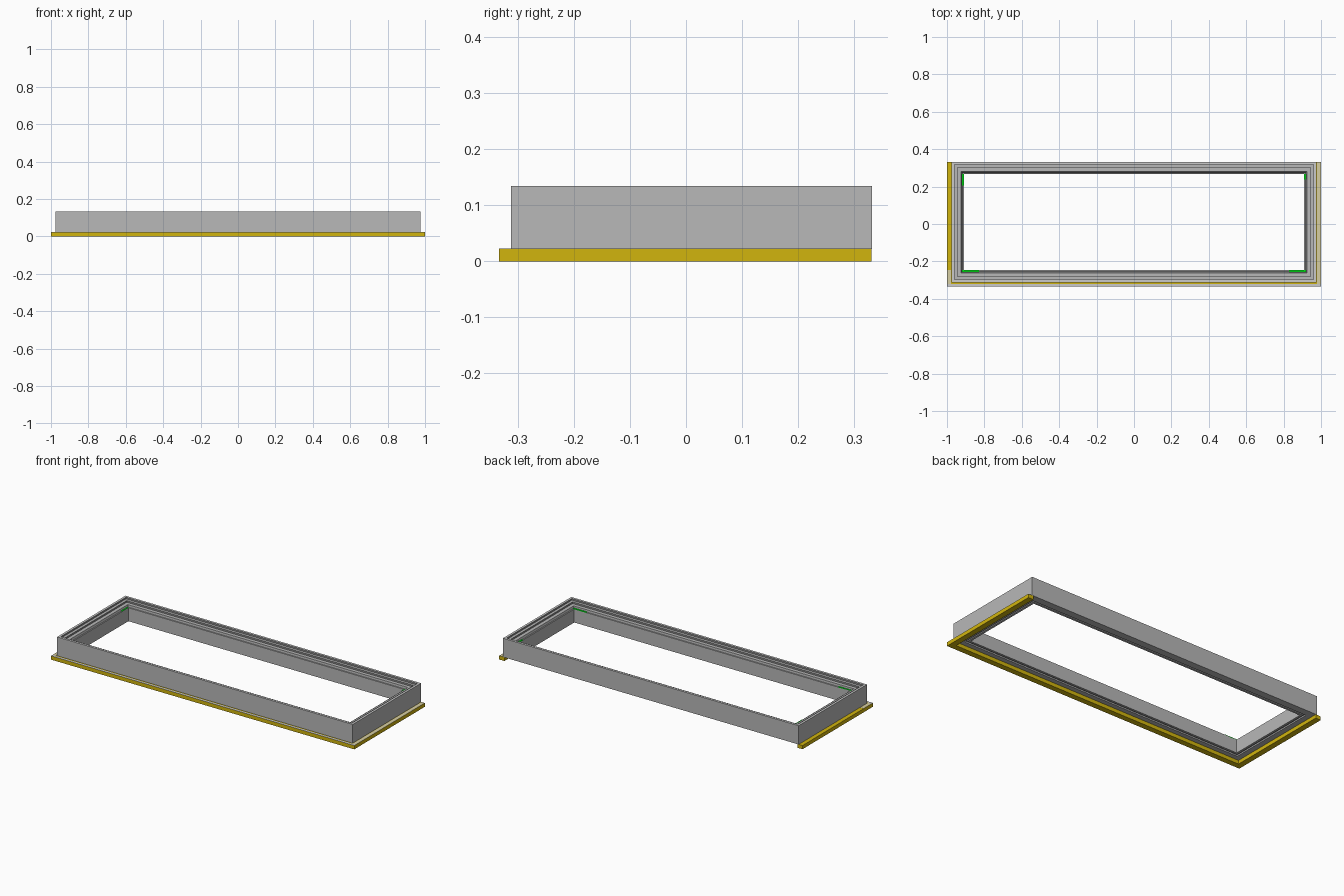
import bpy, bmesh

if "Cube" in bpy.data.objects:
    bpy.data.objects.remove(bpy.data.objects["Cube"])

X, Y0, Y1 = 0.975, -0.312, 0.332   # outer edges of the frame


def material(name, rgb):
    m = bpy.data.materials.new(name)
    m.diffuse_color = (*rgb, 1)
    m.use_nodes = True
    m.node_tree.nodes["Principled BSDF"].inputs["Base Color"].default_value = m.diffuse_color
    return m


def finish(bm, name, *mats):
    bmesh.ops.recalc_face_normals(bm, faces=bm.faces)
    mesh = bpy.data.meshes.new(name)
    bm.to_mesh(mesh)
    bm.free()
    ob = bpy.data.objects.new(name, mesh)
    bpy.context.collection.objects.link(ob)
    for m in mats:
        mesh.materials.append(m)
    return ob


def sweep_frame(name, profile, *mats):
    """Mitred rectangular frame; profile is (inset, z, slot of next face)."""
    bm = bmesh.new()
    rings = []
    for d, z, _ in profile:
        corners = [(-X + d, Y0 + d), (X - d, Y0 + d), (X - d, Y1 - d), (-X + d, Y1 - d)]
        rings.append([bm.verts.new((x, y, z)) for x, y in corners])
    for i, a in enumerate(rings):
        b = rings[(i + 1) % len(rings)]
        for k in range(4):
            n = (k + 1) % 4
            bm.faces.new((a[k], a[n], b[n], b[k])).material_index = profile[i][2]
    return finish(bm, name, *mats)


def extrude_outline(name, pts, z0, z1, mat):
    bm = bmesh.new()
    face = bm.faces.new([bm.verts.new((x, y, z0)) for x, y in pts])
    top = bmesh.ops.extrude_face_region(bm, geom=[face])
    verts = [v for v in top["geom"] if isinstance(v, bmesh.types.BMVert)]
    bmesh.ops.translate(bm, verts=verts, vec=(0, 0, z1 - z0))
    return finish(bm, name, mat)


def slab(name, x0, x1, y0, y1, z0, z1, mat):
    return extrude_outline(name, [(x0, y0), (x1, y0), (x1, y1), (x0, y1)], z0, z1, mat)


grey = material("grey", (0.48, 0.48, 0.48))
dark = material("dark_grey", (0.27, 0.27, 0.27))
light = material("light_grey", (0.68, 0.68, 0.68))
yellow = material("yellow", (0.64, 0.46, 0.004))
beige = material("beige", (0.68, 0.62, 0.36))
green = material("green", (0.0, 0.9, 0.01))

# Stepped grey frame: slots are 0 grey, 1 dark, 2 light
sweep_frame("stepped_frame", [
    (0, 0.022, 0), (0, 0.134, 2), (0.014, 0.134, 1), (0.014, 0.124, 0),
    (0.030, 0.124, 1), (0.030, 0.114, 0), (0.051, 0.114, 1), (0.058, 0.104, 0),
    (0.065, 0.104, 0), (0.065, 0.024, 0), (0.052, 0.024, 0), (0.052, 0.030, 0),
    (0.042, 0.030, 0), (0.042, 0.022, 0)], grey, dark, light)

# Yellow base trim on front and both sides, open at the back
w, f, b = 0.034, -0.333, 0.331
extrude_outline("base_trim", [
    (-1, b), (-1, f), (1, f), (1, b),
    (1 - w, b), (1 - w, f + w), (-1 + w, f + w), (-1 + w, b)], 0, 0.022, yellow)

# Pale caps on top of the trim
slab("front_trim_cap", -1, 1, f, f + 0.013, 0.0215, 0.0228, light)
slab("right_trim_cap", 0.978, 1, f + 0.013, b, 0.0215, 0.0228, beige)
slab("left_trim_cap", -1, -0.978, f + 0.013, -0.245, 0.0215, 0.0228, beige)

# Small green corner strips on the inner ledge
xi, yf, yb = X - 0.065, Y0 + 0.065, Y1 - 0.065
t = 0.010
for side, s in (("left", -1), ("right", 1)):
    slab(side + "_front_strip", s * (xi + t), s * (xi - 0.08), yf - t, yf, 0.102, 0.106, green)
slab("left_side_strip", -xi - t, -xi, yb - 0.06, yb, 0.102, 0.106, green)
slab("right_side_strip", xi, xi + t, yb - 0.03, yb, 0.102, 0.106, green)
